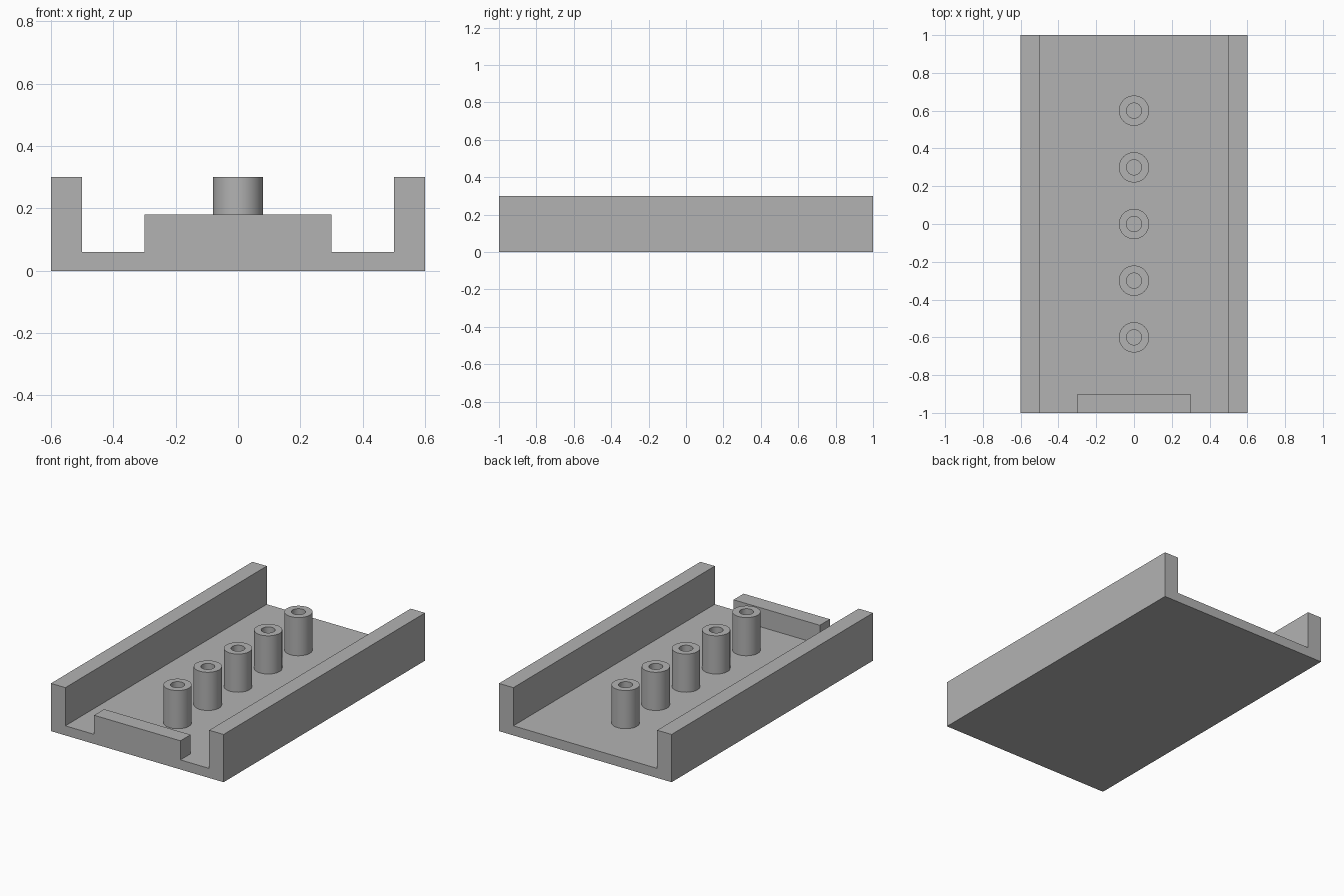
import bpy, bmesh, math
from mathutils import Matrix, Vector

if "Cube" in bpy.data.objects:
    bpy.data.objects.remove(bpy.data.objects["Cube"], do_unlink=True)

FLOOR, TOP, LIP_TOP = 0.06, 0.30, 0.18

grey = bpy.data.materials.new("plain grey")
grey.use_nodes = True
colour = (0.45, 0.45, 0.45, 1)
grey.diffuse_color = colour
grey.node_tree.nodes["Principled BSDF"].inputs["Base Color"].default_value = colour


def add_object(name, bm):
    bmesh.ops.recalc_face_normals(bm, faces=bm.faces)
    mesh = bpy.data.meshes.new(name)
    bm.to_mesh(mesh)
    bm.free()
    mesh.materials.append(grey)
    obj = bpy.data.objects.new(name, mesh)
    bpy.context.collection.objects.link(obj)
    return obj


def extrude_profile(name, points, y0, y1):
    """Extrude an x-z outline along y."""
    bm = bmesh.new()
    face = bm.faces.new([bm.verts.new((x, y0, z)) for x, z in points])
    new = bmesh.ops.extrude_face_region(bm, geom=[face], use_keep_orig=True)["geom"]
    bmesh.ops.translate(bm, vec=(0, y1 - y0, 0),
                        verts=[v for v in new if isinstance(v, bmesh.types.BMVert)])
    return add_object(name, bm)


def tube(name, y, outer, inner, segments=48):
    """Hollow post standing on the floor, open at the bottom."""
    bm = bmesh.new()
    profile = [(outer, FLOOR), (outer, TOP), (inner, TOP), (inner, FLOOR)]
    verts = [bm.verts.new((r, 0, z)) for r, z in profile]
    edges = [bm.edges.new(pair) for pair in zip(verts, verts[1:])]
    bmesh.ops.spin(bm, geom=verts + edges, cent=(0, 0, 0), axis=(0, 0, 1),
                   angle=math.tau, steps=segments)
    bmesh.ops.remove_doubles(bm, verts=bm.verts, dist=0.0001)
    obj = add_object(name, bm)
    obj.location.y = y
    bpy.ops.object.select_all(action="DESELECT")
    obj.select_set(True)
    bpy.context.view_layer.objects.active = obj
    bpy.ops.object.shade_smooth_by_angle(angle=math.radians(30))


# Tray with two full-length side walls
half = [(0.6, 0), (0.6, TOP), (0.5, TOP), (0.5, FLOOR)]
tray = extrude_profile("tray", half + [(-x, z) for x, z in reversed(half)], -1, 1)

# Low front lip, fused flush with the tray
lip = extrude_profile("front_lip", [(-0.3, 0.03), (0.3, 0.03),
                                    (0.3, LIP_TOP), (-0.3, LIP_TOP)], -1, -0.9)
union = tray.modifiers.new("fuse lip", "BOOLEAN")
union.operation = "UNION"
union.solver = "EXACT"
union.object = lip
bpy.context.view_layer.objects.active = tray
bpy.ops.object.modifier_apply(modifier=union.name)
bpy.data.objects.remove(lip, do_unlink=True)

# Row of five hollow posts along the centre line
for i in range(5):
    tube(f"post_{i + 1}", (i - 2) * 0.3, 0.08, 0.04)
